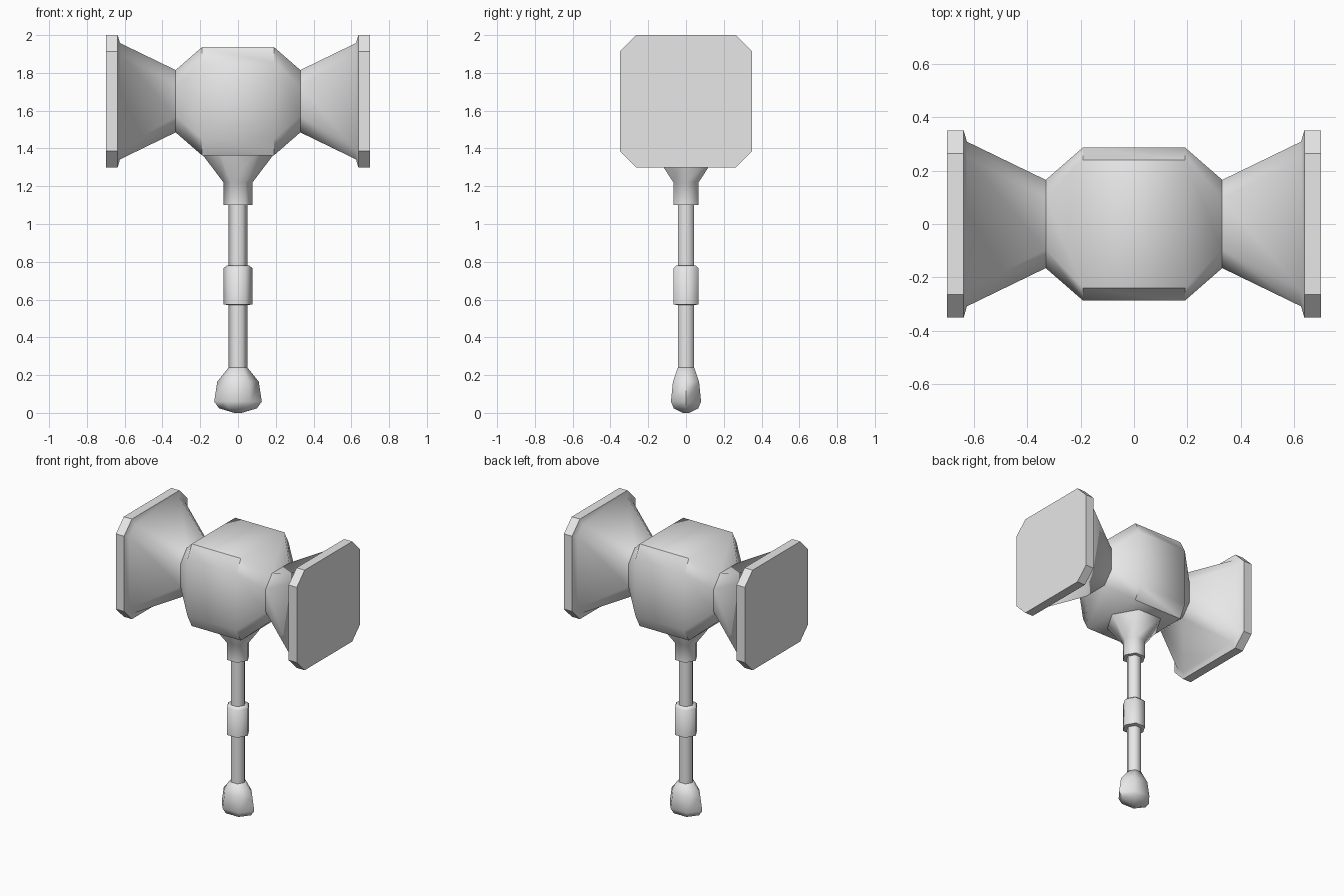
import bpy
import bmesh
from math import cos, sin, pi, radians
from mathutils import Vector

cube = bpy.data.objects.get("Cube")
if cube:
    bpy.data.objects.remove(cube, do_unlink=True)

# One plain grey for the whole hammer
steel = bpy.data.materials.new("plain grey")
steel.use_nodes = True
steel.diffuse_color = (0.8, 0.8, 0.8, 1)
steel.node_tree.nodes["Principled BSDF"].inputs["Base Color"].default_value = (0.8, 0.8, 0.8, 1)

HEAD_Z = 1.65


def loft(name, rings, angle):
    """Skin a closed surface over matching rings of points."""
    bm = bmesh.new()
    loops = [[bm.verts.new(p) for p in ring] for ring in rings]
    for a, b in zip(loops, loops[1:]):
        for i in range(len(a)):
            j = (i + 1) % len(a)
            bm.faces.new((a[i], a[j], b[j], b[i]))
    bm.faces.new(loops[0])
    bm.faces.new(loops[-1])
    bmesh.ops.recalc_face_normals(bm, faces=bm.faces)
    mesh = bpy.data.meshes.new(name)
    bm.to_mesh(mesh)
    bm.free()
    mesh.materials.append(steel)
    obj = bpy.data.objects.new(name, mesh)
    bpy.context.collection.objects.link(obj)
    bpy.ops.object.select_all(action='DESELECT')
    obj.select_set(True)
    bpy.context.view_layer.objects.active = obj
    bpy.ops.object.shade_smooth_by_angle(angle=radians(angle))
    return obj


def chamfered_square(x, r, flat_y, flat_z):
    """Square with cut corners, facing along x."""
    quarter = [(r, flat_z), (flat_y, r)]
    pts = quarter + [(-y, z) for y, z in reversed(quarter)]
    pts += [(-y, -z) for y, z in quarter] + [(y, -z) for y, z in reversed(quarter)]
    return [Vector((x, y, HEAD_Z + z)) for y, z in pts]


def hexagon(z, rx, ry=None):
    """Six-sided ring with corners on the x axis."""
    ry = rx if ry is None else ry
    return [Vector((rx * cos(i * pi / 3), ry * sin(i * pi / 3), z)) for i in range(6)]


# Head: block, waist, flared bell and striking plate, mirrored along x
half = [
    (0.19, 0.287, 0.24, 0.20),
    (0.33, 0.165, 0.095, 0.08),
    (0.625, 0.308, 0.25, 0.255),
    (0.637, 0.35, 0.263, 0.263),
    (0.70, 0.35, 0.263, 0.263),
]
sections = [(-x, r, fy, fz) for x, r, fy, fz in reversed(half)] + half
loft("hammer_head", [chamfered_square(*s) for s in sections], 44)

# Socket under the head
loft("head_socket", [hexagon(1.10, 0.077), hexagon(1.22, 0.077),
                     hexagon(1.37, 0.19), hexagon(1.45, 0.19)], 65)

# Shaft and the thicker grip ring around it
loft("shaft", [hexagon(0.23, 0.05), hexagon(1.15, 0.05)], 65)
loft("grip_ring", [hexagon(0.57, 0.05), hexagon(0.575, 0.077),
                   hexagon(0.765, 0.077), hexagon(0.78, 0.06)], 65)

# Flattened pommel
loft("pommel", [hexagon(0.0, 0.02, 0.02), hexagon(0.024, 0.10, 0.075),
                hexagon(0.06, 0.126, 0.092), hexagon(0.165, 0.11, 0.08),
                hexagon(0.24, 0.05)], 65)
